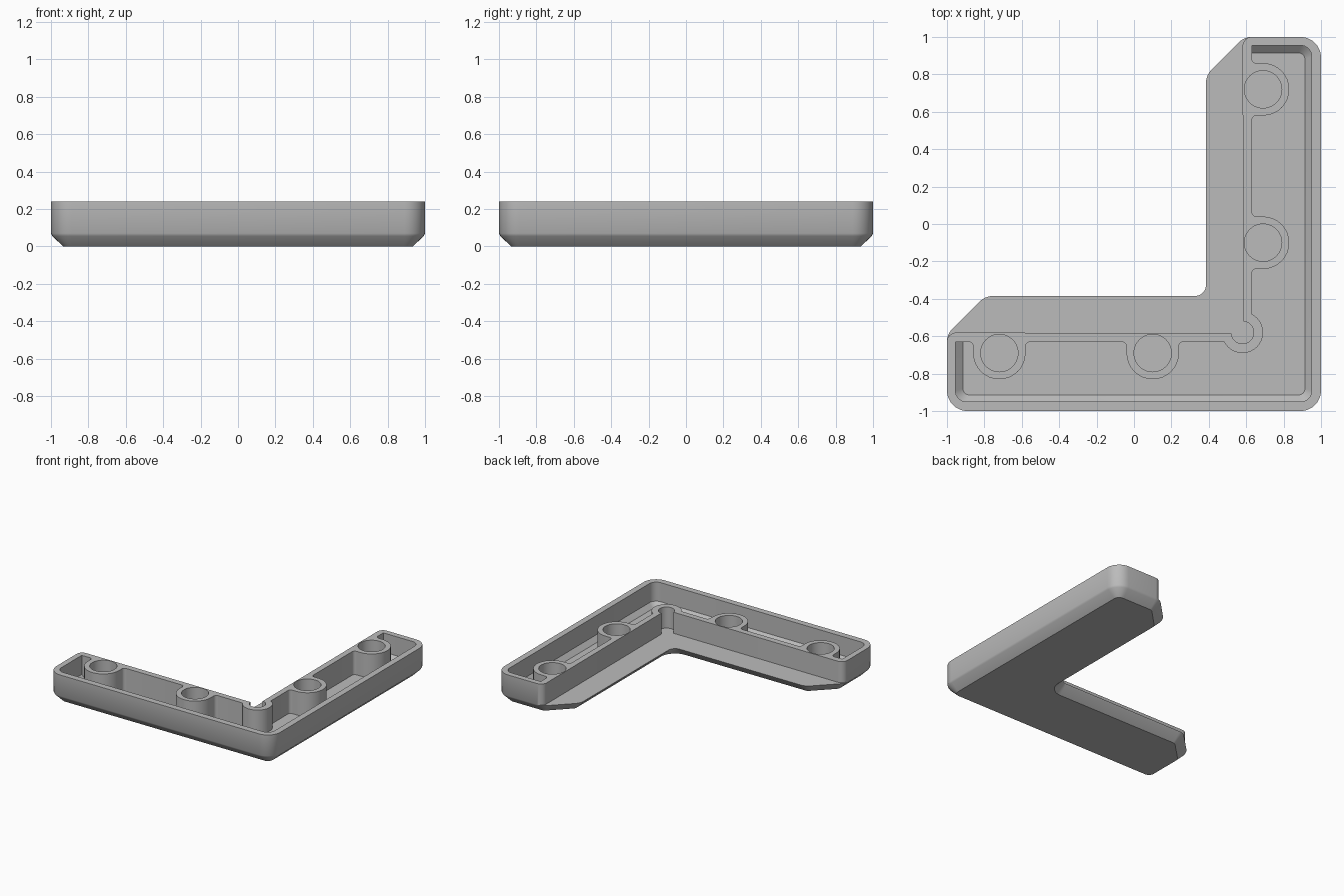
import bpy, bmesh
from math import sin, cos, tan, pi, radians
from mathutils import Vector

cube = bpy.data.objects.get("Cube")
if cube:
    bpy.data.objects.remove(cube)

TOP, LEDGE, FLOOR = 0.24, 0.07, 0.05
POST = 0.58          # centre of the corner relief, on the diagonal


def arc(radius, start, end, steps=12):
    """Points round the corner relief, as unrounded corners."""
    angles = [radians(start + (end - start) * i / steps) for i in range(steps + 1)]
    return [(POST + radius * cos(a), -POST + radius * sin(a), 0) for a in angles]


def mirrored(half):
    """Complete a half outline across the diagonal y = -x."""
    other = [(-y, -x, r) for x, y, r in reversed(half) if abs(x + y) > 1e-5]
    return half + other


def rounded(corners, steps=8):
    """Turn (x, y, radius) corners into an outline with arcs."""
    out = []
    for i, (x, y, r) in enumerate(corners):
        p = Vector((x, y))
        if r == 0:
            out.append(p)
            continue
        a = (Vector(corners[i - 1][:2]) - p).normalized()
        b = (Vector(corners[(i + 1) % len(corners)][:2]) - p).normalized()
        half = a.angle(b) / 2
        centre = p + (a + b).normalized() * r / sin(half)
        start = p + a * r / tan(half) - centre
        end = p + b * r / tan(half) - centre
        sweep = start.angle_signed(end)
        for k in range(steps + 1):
            t = -sweep * k / steps
            out.append(centre + Vector((start.x * cos(t) - start.y * sin(t),
                                        start.x * sin(t) + start.y * cos(t))))
    return out


def inset(points, d):
    """Offset a counter-clockwise outline inwards."""
    out = []
    for i, p in enumerate(points):
        u = (p - points[i - 1]).normalized()
        v = (points[(i + 1) % len(points)] - p).normalized()
        n = Vector((-u.y - v.y, u.x + v.x)).normalized()
        out.append(p + n * d / max(0.5, n.dot(Vector((-u.y, u.x)))))
    return out


bm = bmesh.new()


def ring(points, z):
    return [bm.verts.new((p.x, p.y, z)) for p in points]


def loft(levels):
    """Join matching outlines, given as (points, z), with side faces."""
    rings = [ring(p, z) for p, z in levels]
    for low, high in zip(rings, rings[1:]):
        for i in range(len(low)):
            bm.faces.new((low[i - 1], low[i], high[i], high[i - 1]))
    return rings


def pocket(side, end, radius):
    """Pocket outline with two bosses and the corner post."""
    half = [(side, -side, radius), (side, end, radius), (0.63, end, 0)]
    for c in (0.72, -0.10):
        half += [(0.63, c + 0.14, 0.025), (0.83, c + 0.14, 0.139),
                 (0.83, c - 0.14, 0.139), (0.63, c - 0.14, 0.025)]
    return rounded(mirrored(half + arc(0.11, 62, -45)))


# Outlines of the base plate and of the raised wall
base = rounded(mirrored([
    (1, -1, 0.11), (1, 1, 0.11), (0.63 - 0.1 * tan(pi / 8), 1, 0.1),
    (0.385, 0.795, 0.1), (0.385, -0.385, 0.06)]))
wall = rounded(mirrored([(1, -1, 0.11), (1, 1, 0.11), (POST, 1, 0.05)]
                        + arc(0.06, 85, -45)))
inner = pocket(0.95, 0.955, 0.06)
inner_floor = pocket(0.914, 0.915, 0.035)

# Base plate with chamfered underside
plate = loft([(inset(base, 0.065), 0), (inset(base, 0.008), 0.055), (base, LEDGE)])
bm.faces.new(plate[0])

# Ledge between the plate edge and the wall
edge = [p for p in base if p.x < 0.632 and p.y > -0.632]
foot = [p for p in wall if p.x < 0.7 and p.y > -0.7]
bm.faces.new(ring(edge + foot[-2:0:-1], LEDGE))

# Outer wall, pocket with sloped floor edge, and blind bores
outer_rings = loft([(wall, LEDGE), (wall, TOP)])
pocket_rings = loft([(inner_floor, FLOOR), (inner, 0.086), (inner, TOP)])
bm.faces.new(pocket_rings[0])
rims = [outer_rings[-1], pocket_rings[-1]]
for x, y in ((0.69, 0.72), (0.69, -0.10), (0.10, -0.69), (-0.72, -0.69)):
    circle = [Vector((x + 0.1 * cos(2 * pi * i / 40), y + 0.1 * sin(2 * pi * i / 40)))
              for i in range(40)]
    bore = loft([(circle, FLOOR), (circle, TOP)])
    bm.faces.new(bore[0])
    rims.append(bore[-1])

# Flat rim around the pocket and bores
rim_edges = [bm.edges.get((r[i - 1], r[i])) for r in rims for i in range(len(r))]
bmesh.ops.triangle_fill(bm, edges=rim_edges, use_beauty=True, normal=(0, 0, 1))

bmesh.ops.remove_doubles(bm, verts=bm.verts[:], dist=0.0002)
bmesh.ops.recalc_face_normals(bm, faces=bm.faces[:])

mesh = bpy.data.meshes.new("corner_tray")
bm.to_mesh(mesh)
bm.free()
tray = bpy.data.objects.new("corner_tray", mesh)
bpy.context.collection.objects.link(tray)

grey = bpy.data.materials.new("plain_grey")
grey.use_nodes = True
colour = (0.5, 0.5, 0.5, 1)
grey.diffuse_color = colour
grey.node_tree.nodes["Principled BSDF"].inputs["Base Color"].default_value = colour
mesh.materials.append(grey)

bpy.ops.object.select_all(action='DESELECT')
tray.select_set(True)
bpy.context.view_layer.objects.active = tray
bpy.ops.object.shade_smooth_by_angle(angle=radians(35))
